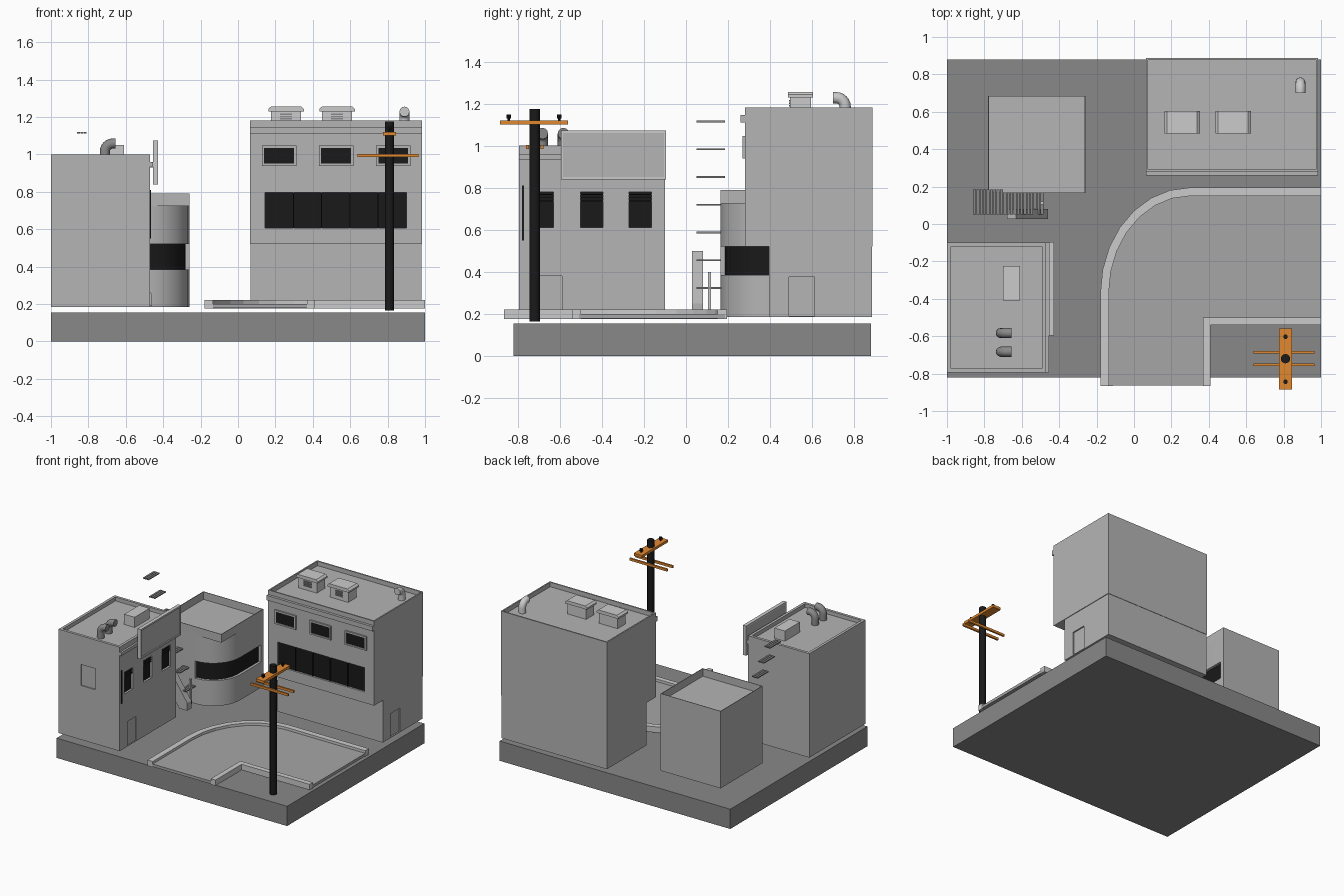
import bpy, bmesh, math
from mathutils import Vector

if "Cube" in bpy.data.objects:
    bpy.data.objects.remove(bpy.data.objects["Cube"])


def material(name, r, g, b):
    m = bpy.data.materials.new(name)
    m.diffuse_color = (r, g, b, 1)
    m.use_nodes = True
    m.node_tree.nodes["Principled BSDF"].inputs["Base Color"].default_value = m.diffuse_color
    return m


BLACK = material("black", 0.01, 0.01, 0.01)
ORANGE = material("orange", 0.75, 0.25, 0.03)
DARK = material("dark_grey", 0.25, 0.25, 0.25)
MID = material("mid_grey", 0.38, 0.38, 0.38)
WALL = material("wall_grey", 0.46, 0.46, 0.46)


def finish(name, bm, mat=None):
    bmesh.ops.recalc_face_normals(bm, faces=bm.faces)
    me = bpy.data.meshes.new(name)
    bm.to_mesh(me)
    bm.free()
    ob = bpy.data.objects.new(name, me)
    bpy.context.collection.objects.link(ob)
    if mat:
        me.materials.append(mat)
    return ob


def add_box(bm, x0, x1, y0, y1, z0, z1):
    vs = bmesh.ops.create_cube(bm, size=1)["verts"]
    for v in vs:
        v.co = Vector((x1 if v.co.x > 0 else x0, y1 if v.co.y > 0 else y0, z1 if v.co.z > 0 else z0))


def box(name, dims, mat=None, inset=0, depth=0):
    """Box; an inset top sunk by depth makes a roof parapet."""
    bm = bmesh.new()
    add_box(bm, *dims)
    if inset:
        bm.normal_update()
        top = max(bm.faces, key=lambda f: f.calc_center_median().z)
        bmesh.ops.inset_region(bm, faces=[top], thickness=inset)
        ext = bmesh.ops.extrude_face_region(bm, geom=[top])["geom"]
        for v in ext:
            if isinstance(v, bmesh.types.BMVert):
                v.co.z -= depth
        bmesh.ops.delete(bm, geom=[top], context='FACES_ONLY')
    return finish(name, bm, mat)


def boxes(name, dims_list, mat=None):
    bm = bmesh.new()
    for d in dims_list:
        add_box(bm, *d)
    return finish(name, bm, mat)


def prism(name, pts, a, b, mat=None, axis='z'):
    """Extrude a closed outline between a and b along z or y."""
    bm = bmesh.new()
    put = (lambda p, t: (p[0], p[1], t)) if axis == 'z' else (lambda p, t: (p[0], t, p[1]))
    lo = [bm.verts.new(put(p, a)) for p in pts]
    hi = [bm.verts.new(put(p, b)) for p in pts]
    bm.faces.new(lo)
    bm.faces.new(hi)
    n = len(pts)
    for i in range(n):
        j = (i + 1) % n
        bm.faces.new((lo[i], lo[j], hi[j], hi[i]))
    return finish(name, bm, mat)


def cut(target, cutter):
    mod = target.modifiers.new("recess", 'BOOLEAN')
    mod.operation, mod.solver, mod.object = 'DIFFERENCE', 'EXACT', cutter
    bpy.context.view_layer.objects.active = target
    bpy.ops.object.modifier_apply(modifier=mod.name)
    bpy.data.objects.remove(cutter)


def cylinder(name, x, y, z0, z1, r, n, mat):
    pts = [(x + r * math.cos(2 * math.pi * i / n), y + r * math.sin(2 * math.pi * i / n)) for i in range(n)]
    return prism(name, pts, z0, z1, mat)


def elbow(name, x, y, z, d, mat=None):
    """Roof vent: short stem bending a quarter turn toward direction d."""
    d, up, n, r, bend = Vector(d), Vector((0, 0, 1)), 12, 0.027, 0.043
    side = d.cross(up)
    org = Vector((x, y, z))
    path = [(org, 0)]
    for i in range(7):
        t = i * math.pi / 12
        path.append((org + up * (0.045 + bend * math.sin(t)) + d * bend * (1 - math.cos(t)), t))
    path.append((path[-1][0] + d * 0.014, math.pi / 2))
    bm = bmesh.new()
    rings = []
    for p, t in path:
        u = d * math.cos(t) - up * math.sin(t)
        rings.append([bm.verts.new(p + r * (u * math.cos(2 * math.pi * k / n) + side * math.sin(2 * math.pi * k / n)))
                      for k in range(n)])
    for a, b in zip(rings, rings[1:]):
        for k in range(n):
            bm.faces.new((a[k], a[(k + 1) % n], b[(k + 1) % n], b[k]))
    bm.faces.new(rings[0])
    bm.faces.new(rings[-1])
    return finish(name, bm, mat)


# Ground slab
box("base", (-1, 1, -0.82, 0.88, 0, 0.155), DARK)


# Road with curbs
def road_edge(o):
    arc = [(0.3 - (0.48 - o) * math.cos(t), -0.37 + (0.565 - o) * math.sin(t))
           for t in [i * math.pi / 14 for i in range(8)]]
    return [(-0.18 + o, -0.865)] + arc + [(1, 0.195 - o)]


prism("road", road_edge(0.01) + [(1, -0.51), (0.4, -0.51), (0.4, -0.863)], 0.178, 0.2, MID)
prism("outer_curb", road_edge(0) + road_edge(0.045)[::-1], 0.175, 0.22)
prism("inner_curb", [(0.37, -0.865), (0.37, -0.5), (1, -0.5), (1, -0.54), (0.41, -0.54), (0.41, -0.865)],
      0.175, 0.22)

# Front left building: walls, recessed windows, doors and trim
office = box("left_building", (-1, -0.47, -0.795, -0.1, 0.185, 1.0), WALL, 0.03, 0.03)
for i, y in enumerate((-0.683, -0.448, -0.217)):
    cut(office, box("cutter", (-0.49, -0.4, y - 0.053, y + 0.053, 0.61, 0.78)))
    box(f"left_window_{i}", (-0.495, -0.486, y - 0.053, y + 0.053, 0.61, 0.78), BLACK)
    boxes(f"left_blind_{i}", [(-0.484, -0.472, y - 0.053, y + 0.053, z, z + 0.004) for z in (0.735, 0.75, 0.765)], BLACK)
cut(office, box("cutter", (-0.478, -0.4, -0.7, -0.59, 0.19, 0.38)))
cut(office, box("cutter", (-0.805, -0.68, -0.9, -0.787, 0.61, 0.775)))
box("left_cornice", (-0.475, -0.455, -0.795, -0.1, 0.935, 0.96), WALL)
box("left_side_strip", (-0.472, -0.464, -0.78, -0.77, 0.55, 0.81), BLACK)
box("left_skylight", (-0.7, -0.61, -0.41, -0.225, 0.965, 1.05))
for y in (-0.583, -0.683):
    elbow("left_vent", -0.712, y, 0.97, (1, 0, 0), DARK)

# Blank signboard with raised rim and brackets
box("signboard", (-0.452, -0.434, -0.59, -0.1, 0.845, 1.065), WALL)
boxes("sign_rim", [(-0.455, -0.427, -0.595, -0.095, 0.84, 0.852), (-0.455, -0.427, -0.595, -0.095, 1.06, 1.073),
                   (-0.455, -0.427, -0.595, -0.585, 0.852, 1.06), (-0.455, -0.427, -0.105, -0.095, 0.852, 1.06)])
boxes("sign_brackets", [(-0.475, -0.45, y, y + 0.02, 0.93, 0.96) for y in (-0.5, -0.2)])


# Middle building: rounded corner, wrap-around window, square parapet
def wrap(o):
    arc = [(-0.49 + (0.23 + o) * math.sin(t), 0.395 - (0.23 + o) * math.cos(t))
           for t in [i * math.pi / 12 for i in range(7)]]
    return arc + [(-0.26 + o, 0.655)]


mid = prism("middle_building", [(-0.78, 0.685), (-0.78, 0.165)] + wrap(0)[:-1] + [(-0.26, 0.685)], 0.185, 0.727, WALL)
cut(mid, prism("cutter", wrap(0.03) + wrap(-0.025)[::-1], 0.385, 0.52))
prism("wrap_window", wrap(-0.02) + wrap(-0.028)[::-1], 0.38, 0.525, BLACK)
box("middle_parapet", (-0.78, -0.26, 0.165, 0.685, 0.725, 0.79), WALL, 0.006, 0.06)

# Floating fire-escape treads and the stringer at the foot
for i in range(7):
    x, z = -0.835 + 0.054 * i, 1.115 - 0.132 * i
    boxes(f"tread_{i}", [(x - 0.025 + 0.018 * k, x - 0.01 + 0.018 * k, 0.05, 0.185, z - 0.004, z + 0.004)
                         for k in range(3)], DARK)
prism("stair_stringer", [(-0.68, 0.5), (-0.63, 0.5), (-0.46, 0.25), (-0.46, 0.19), (-0.53, 0.19), (-0.68, 0.41)],
      0.028, 0.08, WALL, 'y')
box("stair_post", (-0.5, -0.485, 0.105, 0.12, 0.2, 0.4))

# Right building: overhanging upper floors above a set-back ground floor
ground = box("right_ground_floor", (0.067, 0.98, 0.395, 0.885, 0.185, 0.525), WALL)
cut(ground, box("cutter", (0.97, 1.1, 0.49, 0.61, 0.19, 0.375)))
upper = box("right_upper_floors", (0.065, 0.985, 0.28, 0.888, 0.52, 1.182), WALL, 0.015, 0.035)
cut(upper, box("cutter", (0.145, 0.9, 0.1, 0.3, 0.605, 0.795)))
box("ribbon_window", (0.145, 0.9, 0.294, 0.305, 0.605, 0.795), BLACK)
boxes("ribbon_mullions", [(0.145 + 0.151 * i - 0.003, 0.145 + 0.151 * i + 0.003, 0.285, 0.295, 0.605, 0.795)
                          for i in range(1, 5)], BLACK)
box("right_cornice", (0.065, 0.985, 0.26, 0.285, 1.11, 1.147), WALL)
for i, x in enumerate((0.22, 0.525, 0.83)):
    box(f"right_window_{i}", (x - 0.08, x + 0.08, 0.274, 0.283, 0.95, 1.035), BLACK)
    boxes(f"window_frame_{i}", [(x - 0.092, x + 0.092, 0.268, 0.283, 0.938, 0.95),
                                (x - 0.092, x + 0.092, 0.268, 0.283, 1.035, 1.047),
                                (x - 0.092, x - 0.08, 0.268, 0.283, 0.95, 1.035),
                                (x + 0.08, x + 0.092, 0.268, 0.283, 0.95, 1.035)], WALL)

# Rooftop units and vent
for i, x in enumerate((0.257, 0.53)):
    box(f"roof_unit_{i}", (x - 0.08, x + 0.08, 0.495, 0.595, 1.14, 1.235))
    prism(f"roof_unit_cap_{i}", [(x - 0.095, 1.23), (x + 0.095, 1.23), (x + 0.095, 1.243), (x + 0.08, 1.256),
                                 (x - 0.08, 1.256), (x - 0.095, 1.243)], 0.485, 0.605, None, 'y')
    boxes(f"roof_unit_grille_{i}", [(x - 0.032, x + 0.032, 0.489, 0.496, 1.175 + 0.012 * k, 1.181 + 0.012 * k)
                                    for k in range(4)], DARK)
elbow("right_vent", 0.89, 0.757, 1.14, (0, -1, 0))

# Utility pole with crossarms and insulators
cylinder("pole", 0.81, -0.72, 0.165, 1.175, 0.025, 12, BLACK)
box("top_crossarm", (0.775, 0.845, -0.885, -0.56, 1.1, 1.12), ORANGE)
boxes("lower_crossarms", [(0.64, 0.965, y, y + 0.014, 0.985, 1.003) for y in (-0.76, -0.692)], ORANGE)
for y in (-0.843, -0.603):
    cylinder("insulator_stem", 0.81, y, 1.115, 1.135, 0.006, 8, BLACK)
    cylinder("insulator", 0.81, y, 1.13, 1.148, 0.012, 10, BLACK)

# Smooth shading on curved parts only
for ob in bpy.data.objects:
    ob.select_set("vent" in ob.name or ob.name in ("pole", "middle_building", "wrap_window"))
bpy.ops.object.shade_smooth_by_angle(angle=math.radians(35))
